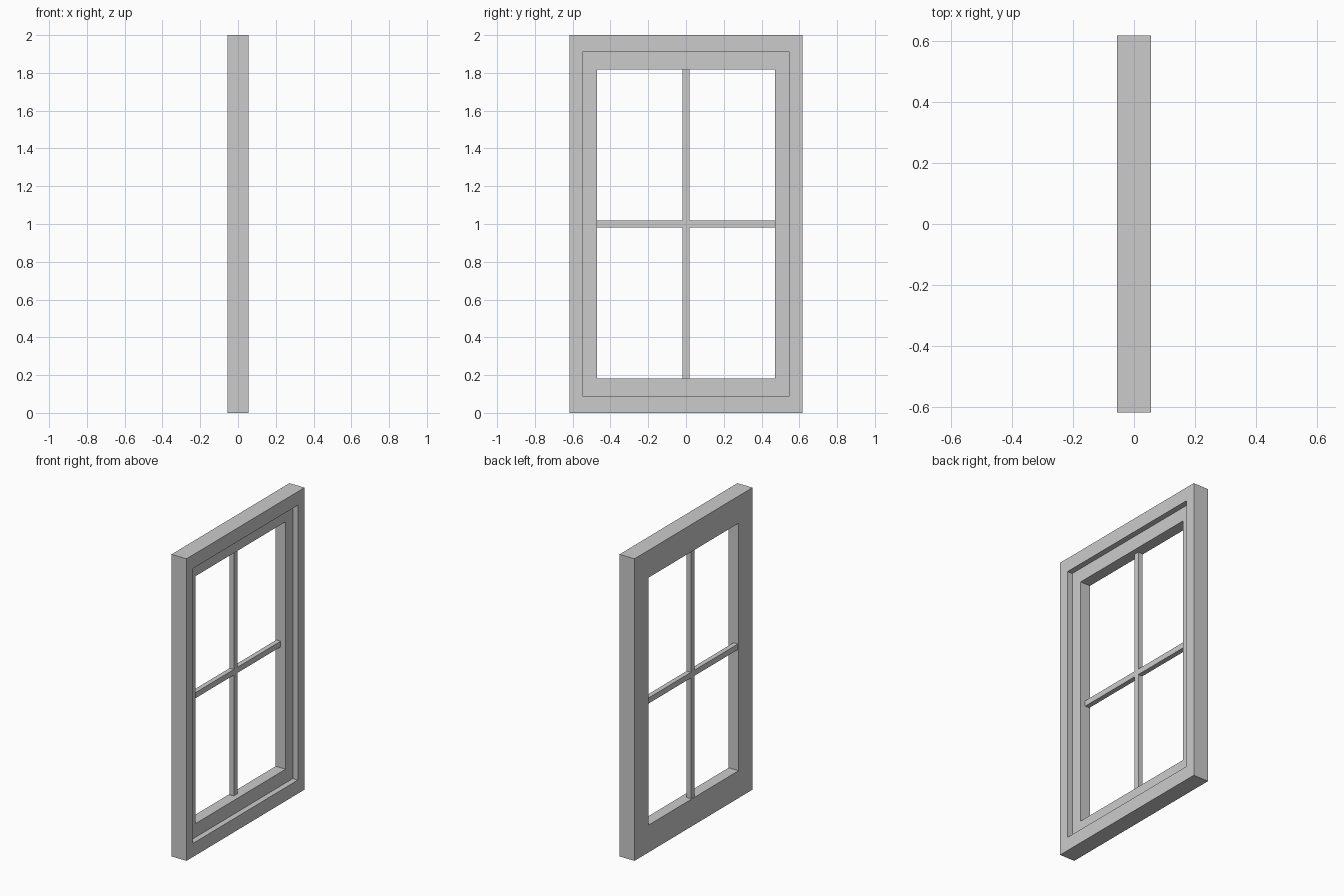
import bpy, bmesh

if "Cube" in bpy.data.objects:
    bpy.data.objects.remove(bpy.data.objects["Cube"])

HALF_W, HEIGHT, HALF_T = 0.617, 2.0, 0.055
STEP_X = 0.018                      # floor of the rebate on the +x side
OPEN_Y, OPEN_Z = 0.472, 0.181       # opening half width, rail height
BAR = 0.0185                        # half width of the glazing bars
BAR_X0, BAR_X1 = -0.05, -0.018


def add_mesh(name, bm):
    bmesh.ops.recalc_face_normals(bm, faces=bm.faces)
    mesh = bpy.data.meshes.new(name)
    bm.to_mesh(mesh)
    bm.free()
    obj = bpy.data.objects.new(name, mesh)
    bpy.context.collection.objects.link(obj)
    return obj


def box(name, x0, x1, y0, y1, z0, z1):
    bm = bmesh.new()
    bmesh.ops.create_cube(bm, size=1)
    for v in bm.verts:
        v.co.x = x0 if v.co.x < 0 else x1
        v.co.y = y0 if v.co.y < 0 else y1
        v.co.z = z0 if v.co.z < 0 else z1
    return add_mesh(name, bm)


# Frame: stepped profile (x, half width, inset in z) swept round a rectangle
profile = [(-HALF_T, HALF_W, 0), (HALF_T, HALF_W, 0),
           (HALF_T, 0.548, 0.09), (STEP_X, 0.548, 0.09),
           (STEP_X, OPEN_Y, OPEN_Z), (-HALF_T, OPEN_Y, OPEN_Z)]
bm = bmesh.new()
loops = [[bm.verts.new(c) for c in ((x, -w, i), (x, w, i),
                                    (x, w, HEIGHT - i), (x, -w, HEIGHT - i))]
         for x, w, i in profile]
for a, b in zip(loops, loops[1:] + loops[:1]):
    for k in range(4):
        n = (k + 1) % 4
        bm.faces.new((a[k], a[n], b[n], b[k]))
add_mesh("window_frame", bm)

# Glazing bars: one horizontal, two vertical halves
mid = HEIGHT / 2
box("horizontal_bar", BAR_X0, BAR_X1, -OPEN_Y - 0.004, OPEN_Y + 0.004, mid - BAR, mid + BAR)
for name, z0, z1 in (("lower_bar", OPEN_Z, mid - BAR),
                     ("upper_bar", mid + BAR, HEIGHT - OPEN_Z)):
    box(name, BAR_X0, BAR_X1, -BAR, BAR, z0, z1)
